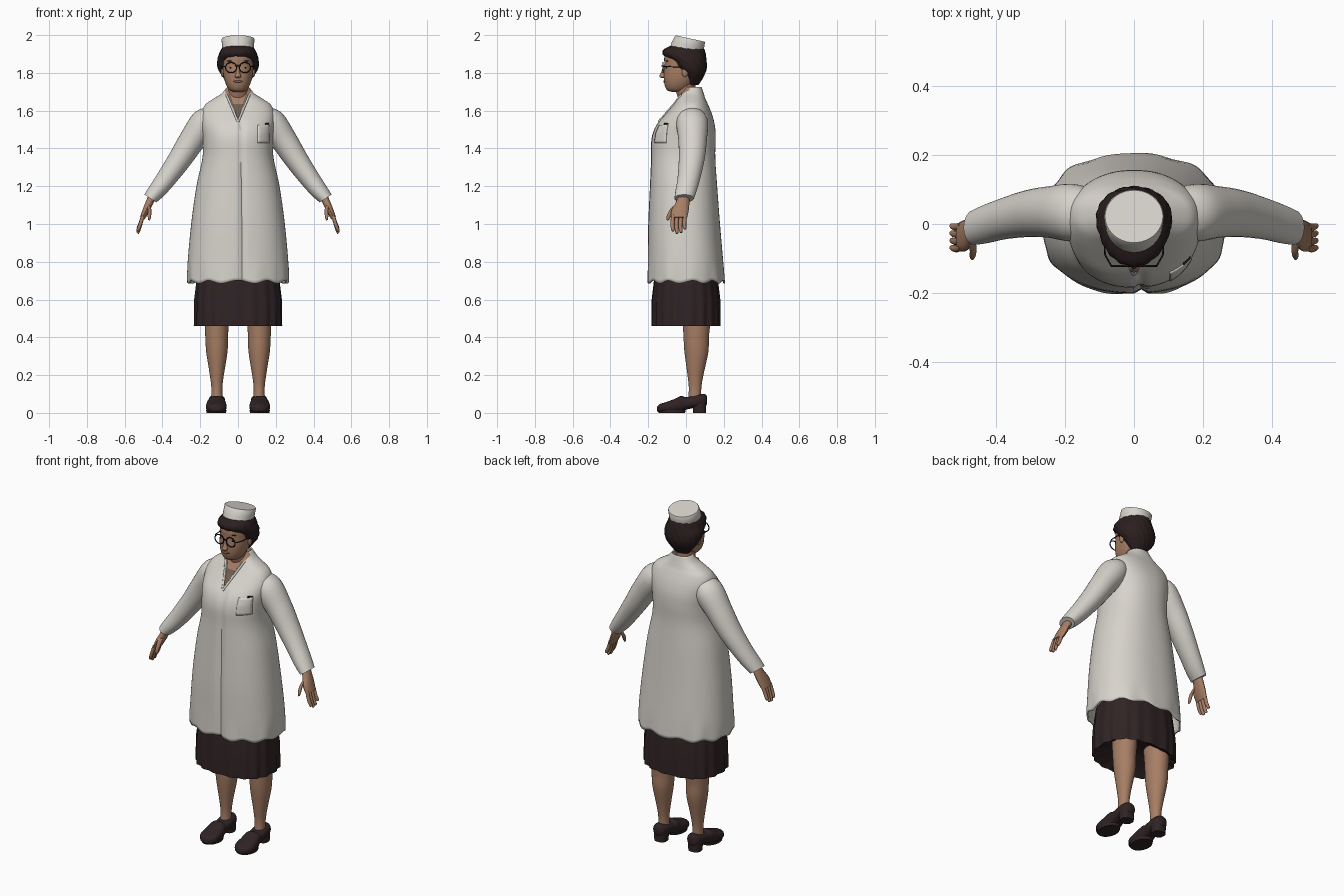
import bpy, bmesh, math
from mathutils import Vector

if "Cube" in bpy.data.objects:
    bpy.data.objects.remove(bpy.data.objects["Cube"])


def material(name, r, g, b):
    m = bpy.data.materials.new(name)
    m.use_nodes = True
    m.diffuse_color = (r, g, b, 1)
    m.node_tree.nodes["Principled BSDF"].inputs["Base Color"].default_value = (r, g, b, 1)
    return m


WHITE = material("white cotton", .68, .65, .6)
SKIN = material("skin", .39, .21, .13)
DARK = material("dark brown cloth", .03, .017, .018)
HAIR = material("dark hair", .025, .014, .014)
TAUPE = material("taupe blouse", .16, .11, .075)
FRAME = material("black frame", .012, .01, .01)
LIP = material("lips", .27, .11, .085)
X, Y, Z = Vector((1, 0, 0)), Vector((0, 1, 0)), Vector((0, 0, 1))


def smooth_rows(rows, steps):
    """Spline through section rows (x, y, z, radius a, radius b)."""
    rows = [Vector(r) for r in rows]
    if steps == 1:
        return rows
    out = []
    for i in range(len(rows) - 1):
        p, a, b = rows[max(i - 1, 0)], rows[i], rows[i + 1]
        q = rows[min(i + 2, len(rows) - 1)]
        for s in range(steps):
            t = s / steps
            out.append(a + (b - p) * (t / 2) + (p * 2 - a * 5 + b * 4 - q) * (t * t / 2)
                       + (a * 3 - p - b * 3 + q) * (t ** 3 / 2))
    return out + [rows[-1]]


def power(v, e):
    return math.copysign(abs(v) ** e, v)


def finish(name, bm, mats, mirror=False):
    bmesh.ops.recalc_face_normals(bm, faces=bm.faces)
    me = bpy.data.meshes.new(name)
    bm.to_mesh(me)
    bm.free()
    ob = bpy.data.objects.new(name, me)
    bpy.context.collection.objects.link(ob)
    for m in mats:
        me.materials.append(m)
    bpy.ops.object.select_all(action='DESELECT')
    ob.select_set(True)
    bpy.context.view_layer.objects.active = ob
    bpy.ops.object.shade_smooth_by_angle(angle=math.radians(45))
    if mirror:
        ob.modifiers.new("Mirror", 'MIRROR').use_mirror_merge = False
    return ob


def loft(bm, rows, a=X, b=Y, segs=32, steps=4, n=2, caps=True, tweak=None):
    rings = []
    for r in smooth_rows(rows, steps):
        ring = []
        for i in range(segs):
            t = math.tau * i / segs
            co = r.xyz + a * r[3] * power(math.cos(t), 2 / n) + b * r[4] * power(math.sin(t), 2 / n)
            ring.append(bm.verts.new(tweak(co, t) if tweak else co))
        rings.append(ring)
    for lo, hi in zip(rings, rings[1:]):
        for i in range(segs):
            j = (i + 1) % segs
            bm.faces.new((lo[i], lo[j], hi[j], hi[i]))
    if caps:
        bm.faces.new(rings[0])
        bm.faces.new(rings[-1])


def part(name, mat, *lofts, mirror=False, **kw):
    bm = bmesh.new()
    for rows in lofts:
        loft(bm, rows, **kw)
    return finish(name, bm, [mat], mirror)


def tube(name, mat, points, radius, cyclic=False):
    cu = bpy.data.curves.new(name, 'CURVE')
    cu.dimensions = '3D'
    cu.bevel_depth = radius
    cu.bevel_resolution = 2
    sp = cu.splines.new('POLY')
    sp.points.add(len(points) - 1)
    for p, co in zip(sp.points, points):
        p.co = (*co, 1)
    sp.use_cyclic_u = cyclic
    cu.materials.append(mat)
    ob = bpy.data.objects.new(name, cu)
    bpy.context.collection.objects.link(ob)


def blob(name, mat, c, size, mirror=False):
    bm = bmesh.new()
    bmesh.ops.create_uvsphere(bm, u_segments=16, v_segments=10, radius=1)
    for v in bm.verts:
        v.co = Vector(c) + v.co * Vector(size).to_tuple()[0] if isinstance(size, float) else \
            Vector(c) + Vector([p * s for p, s in zip(v.co, size)])
    finish(name, bm, [mat], mirror)


# Coat body: sections as (depth centre, height, half width, half depth)
COAT = [(0, yc, z, rx, ry) for yc, z, rx, ry in (
    (0, .685, .268, .205), (-.003, .8, .266, .2), (-.01, 1, .248, .19), (-.013, 1.2, .22, .178),
    (-.015, 1.35, .188, .17), (-.013, 1.45, .186, .17), (-.003, 1.52, .193, .156),
    (.014, 1.58, .195, .124), (.025, 1.63, .175, .093), (.028, 1.66, .135, .076),
    (.032, 1.69, .088, .062), (.035, 1.725, .058, .048))]
COAT_N = 2.3


def front_y(x, z):
    r = min(smooth_rows(COAT, 12), key=lambda q: abs(q.z - z))
    return r.y - r[4] * (1 - min(abs(x) / r[3], 1) ** COAT_N) ** (1 / COAT_N)


def coat_tweak(co, t):
    # Overlapping front edge, and a wavy hem
    if co.y < 0 and co.z < 1.54:
        co.y += .012 * math.exp(-((co.x - .02) / .01) ** 2)
    low = max(0, (.82 - co.z) / .135)
    wave = math.sin(9 * t) + .6 * math.sin(14 * t + 1)
    co.x *= 1 + .012 * low * wave
    co.y *= 1 + .012 * low * wave
    co.z += .008 * low * (1 + math.sin(11 * t))
    return co


V_LOW, V_SLOPE = 1.54, .42
bm = bmesh.new()
loft(bm, COAT, segs=112, n=COAT_N, caps=False, tweak=coat_tweak)
for point, normal in (((0, 0, V_LOW), (1, 0, -V_SLOPE)), ((0, 0, V_LOW), (-1, 0, -V_SLOPE)),
                      ((0, 0, 1.635), (0, 0, 1))):
    faces = [f for f in bm.faces if f.calc_center_median().z > 1.5 and f.calc_center_median().y < .02]
    geom = list({e for f in faces for e in (*f.verts, *f.edges)}) + faces
    bmesh.ops.bisect_plane(bm, geom=geom, plane_co=point, plane_no=normal)
for f in bm.faces:
    c = f.calc_center_median()
    if c.y < .02 and abs(c.x) < V_SLOPE * (c.z - V_LOW):
        f.material_index = 2 if c.z > 1.635 else 1
coat = finish("coat", bm, [WHITE, TAUPE, SKIN])
coat.modifiers.new("Thickness", 'SOLIDIFY').thickness = .008

# Lapel edges and blouse trim
for side, label in ((1, "left"), (-1, "right")):
    for name, scale, radius in (("lapel", 1, .006), ("blouse_trim", .8, .003)):
        pts = [(side * scale * V_SLOPE * d, front_y(scale * V_SLOPE * d, V_LOW + d) - .001, V_LOW + d)
               for d in [i * .012 for i in range(13)]]
        tube(f"{label}_{name}", WHITE, pts, radius)


def patch(name, mat, x0, x1, z0, z1, lift):
    bm = bmesh.new()
    bmesh.ops.create_grid(bm, x_segments=6, y_segments=8, size=1)
    for v in bm.verts:
        x, z = x0 + (x1 - x0) * (v.co.x + 1) / 2, z0 + (z1 - z0) * (v.co.y + 1) / 2
        v.co = (x, front_y(x, z) - lift, z)
    ob = finish(name, bm, [mat])
    ob.modifiers.new("Thickness", 'SOLIDIFY').thickness = .005


patch("breast_pocket", WHITE, .105, .168, 1.43, 1.525, .005)
patch("pocket_clip", FRAME, .145, .165, 1.526, 1.534, .006)

# Sleeves
ACROSS = Vector((.83, 0, .55))
part("sleeves", WHITE, [
    (.115, .03, 1.615, .035, .02), (.165, .032, 1.55, .082, .076), (.245, .035, 1.44, .075, .07),
    (.31, .03, 1.34, .068, .062), (.38, .015, 1.24, .06, .053), (.43, 0, 1.175, .056, .046),
    (.464, -.01, 1.135, .051, .038)], a=Y, b=ACROSS, mirror=True)

# Hands: palm, four fingers and thumb
hand = [[(.45, -.012, 1.155, .03, .022), (.468, -.018, 1.115, .036, .021),
         (.488, -.032, 1.07, .046, .019), (.507, -.037, 1.03, .042, .014)]]
for i in range(4):
    y, drop = -.069 + .021 * i, (.068, .08, .076, .058)[i]
    hand.append([(.503, y, 1.045, .01, .01), (.518, y - .003, 1.03 - drop / 2, .0105, .01),
                 (.53, y, 1.035 - drop, .008, .008), (.531, y, 1.03 - drop, .003, .003)])
hand.append([(.472, -.045, 1.1, .016, .014), (.468, -.075, 1.07, .014, .012),
             (.47, -.093, 1.035, .011, .01), (.472, -.097, 1.02, .004, .004)])
part("hands", SKIN, *hand, a=Y, b=ACROSS, segs=14, mirror=True)


# Pleated skirt
def pleat(co, t):
    low = min(1, max(0, (.75 - co.z) / .25))
    k = 1 + .022 * low * power(math.sin(18 * t), .6)
    return Vector((co.x * k, co.y * k, co.z))


part("skirt", DARK, [(0, 0, .53, .1, .08), (0, 0, .47, .215, .165), (0, 0, .46, .23, .18),
                     (0, 0, .6, .23, .18), (0, 0, .74, .215, .165)], segs=144, steps=1, n=2.4, tweak=pleat)

# Legs
part("legs", SKIN, [(.112, .045, .06, .03, .035), (.112, .048, .13, .029, .033), (.112, .05, .2, .037, .042),
                    (.112, .055, .32, .056, .063), (.113, .054, .4, .06, .067),
                    (.113, .055, .48, .064, .073), (.113, .05, .62, .07, .08)], mirror=True)

# Shoes and heels
part("shoes", DARK, [(.112, .112, .066, .012, .018), (.112, .1, .066, .034, .033), (.112, .06, .063, .044, .034),
                     (.113, 0, .05, .045, .033), (.114, -.025, .047, .048, .043), (.115, -.065, .036, .054, .036),
                     (.115, -.11, .029, .054, .027), (.114, -.14, .024, .037, .022),
                     (.114, -.153, .021, .014, .012)], b=Z, n=2.4, mirror=True)
part("shoe_heels", DARK, [(.112, .072, 0, .036, .034), (.112, .07, .055, .04, .037)], steps=1, n=2.6, mirror=True)
part("shoe_soles", DARK, [(.115, -.075, 0, .052, .07), (.115, -.075, .016, .054, .074)], steps=1, mirror=True)

# Neck and head
part("neck", SKIN, [(0, .022, 1.58, .06, .04), (0, .01, 1.66, .052, .05), (0, -.002, 1.71, .05, .052),
                    (0, -.002, 1.79, .055, .055)])
part("head", SKIN, [(0, -.05, 1.7, .022, .025), (0, -.047, 1.709, .044, .054), (0, -.037, 1.74, .064, .077),
                    (0, -.022, 1.785, .077, .096), (0, -.01, 1.84, .081, .104), (0, -.005, 1.89, .079, .108),
                    (0, 0, 1.93, .065, .08)], n=2.2)
part("nose", SKIN, [(0, -.12, 1.772, .004, .004), (0, -.122, 1.78, .017, .019), (0, -.117, 1.8, .011, .016),
                    (0, -.112, 1.835, .008, .008), (0, -.108, 1.85, .004, .004)], segs=16)
blob("ears", SKIN, (.082, -.005, 1.805), (.009, .017, .027), True)
blob("lips", LIP, (0, -.112, 1.755), (.024, .008, .007))
blob("eyes", FRAME, (.034, -.1, 1.828), (.011, .008, .006), True)
blob("eyebrows", HAIR, (.037, -.099, 1.863), (.02, .008, .004), True)

# Glasses
for side, label in ((1, "left"), (-1, "right")):
    rim = [(side * .037 + .029 * math.cos(math.tau * i / 24), -.122, 1.828 + .027 * math.sin(math.tau * i / 24))
           for i in range(24)]
    tube(f"{label}_glasses_rim", FRAME, rim, .003, True)
    tube(f"{label}_glasses_arm", FRAME, [(side * .066, -.122, 1.833), (side * .084, -.09, 1.833),
                                         (side * .09, .01, 1.83)], .0025)
tube("glasses_bridge", FRAME, [(-.009, -.122, 1.835), (0, -.128, 1.838), (.009, -.122, 1.835)], .003)


# Hair with a soft rolled wave
def curl(co, t):
    k = 1 + .018 * math.sin(16 * t + 90 * co.z)
    return Vector((co.x * k, co.y * k, co.z))


part("hair", HAIR, [(0, .035, 1.735, .045, .03), (0, .038, 1.765, .07, .046), (0, .038, 1.795, .092, .062),
                    (0, .026, 1.825, .106, .083), (0, .014, 1.862, .11, .094), (0, -.008, 1.895, .101, .112),
                    (0, -.01, 1.925, .088, .106), (0, .005, 1.95, .06, .07)], segs=64, tweak=curl)

# Tilted cap
part("hat", WHITE, [(0, -.006, 1.893, .083, .09), (0, .01, 1.945, .085, .087), (0, .021, 1.978, .087, .081),
                    (0, .022, 1.982, .084, .078)], b=Vector((0, .976, -.216)), segs=48, steps=1)
